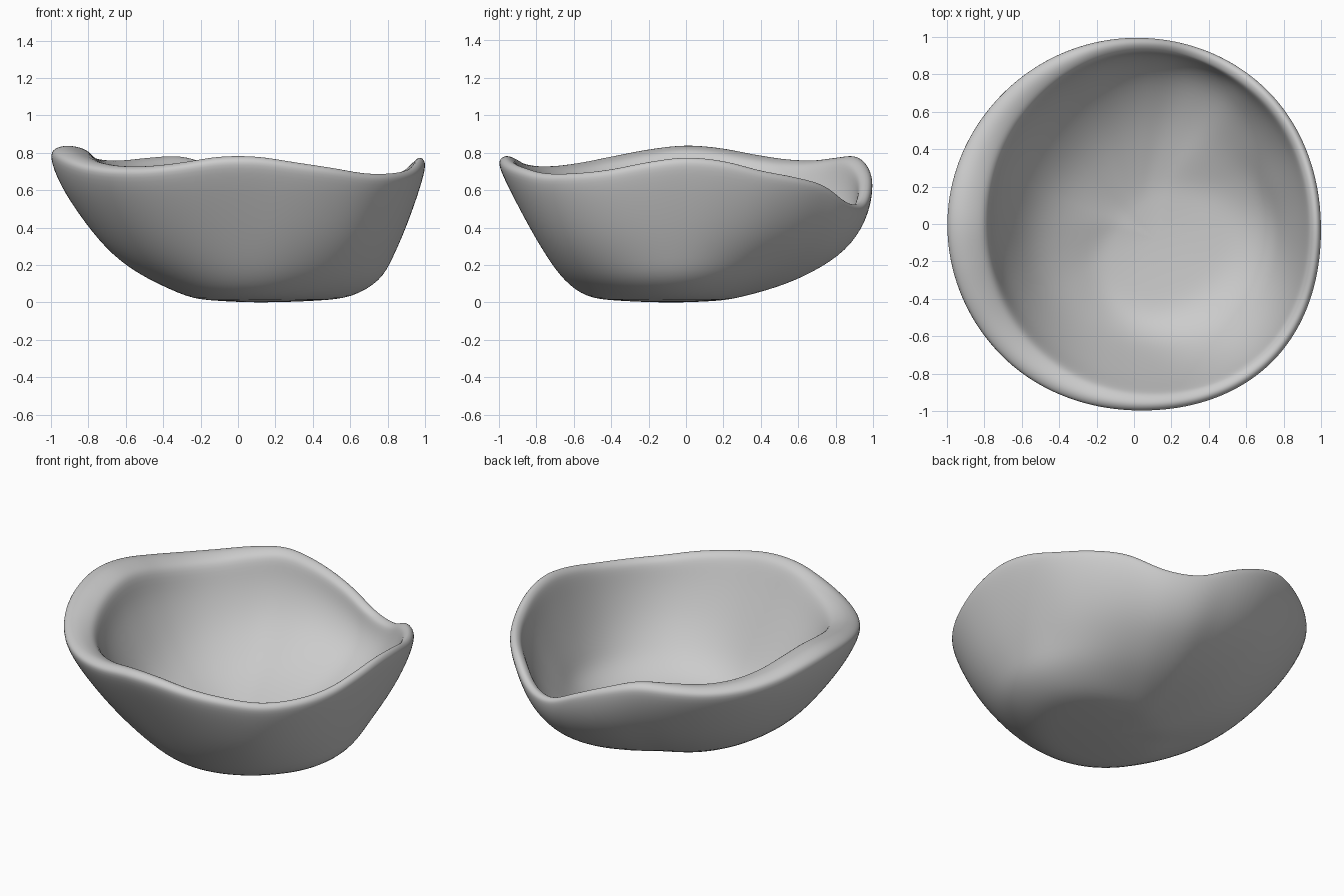
import bpy, bmesh, math

if "Cube" in bpy.data.objects:
    bpy.data.objects.remove(bpy.data.objects["Cube"])

N = 96  # columns around the bowl
CX, CY = .12, -.08  # middle of the base

# rim height every 12 degrees, counter-clockwise from +x (dip at back right)
RIM = [.78, .76, .71, .675, .63, .54, .535, .63, .72, .785, .78, .765, .77, .795, .83,
       .845, .825, .79, .755, .735, .735, .755, .785, .785, .755, .725, .695, .695, .715, .755]
# outline radius and lip thickness every 45 degrees
OUTLINE = [1.005, 1.015, 1, 1, 1.01, 1.01, 1.005, 1.05]
LIP = [.08, .08, .09, .19, .25, .20, .12, .09]
# outer wall: height fraction -> radius fraction every 45 degrees
LEVELS = [.03, .15, .3, .5, .75, .93]
WALL = [
    [.60, .36, .20, .20, .23, .36, .52, .55],
    [.76, .58, .49, .46, .49, .53, .64, .69],
    [.82, .73, .70, .64, .67, .67, .725, .785],
    [.89, .87, .885, .81, .81, .80, .82, .88],
    [.96, .965, .98, .94, .95, .93, .93, .96],
    [1, 1, 1, 1, 1, 1, 1, 1],
]


def around(table, a):
    """Smooth periodic interpolation of a table at angle a."""
    n = len(table)
    f = a / math.tau * n
    i = math.floor(f)
    t = f - i
    p0, p1, p2, p3 = (table[(i + k) % n] for k in (-1, 0, 1, 2))
    return p1 + .5 * t * (p2 - p0 + t * (2*p0 - 5*p1 + 4*p2 - p3 + t * (3*(p1 - p2) + p3 - p0)))


def toward_middle(p, z0, k):
    """Point on the base or floor between its middle (k=0) and the foot p (k=1)."""
    return CX + (p[0] - CX) * k, CY + (p[1] - CY) * k, z0 + (p[2] - z0) * k * k


def section(a):
    """Points from under the base, up and over the lip, down to the floor."""
    h, R, w = around(RIM, a), around(OUTLINE, a), around(LIP, a)
    outer = [(R * around(row, a), h * lv) for row, lv in zip(WALL, LEVELS)]
    lip = [(R - w * .1, h * .975), (R - w * .38, h), (R - w * .75, h * .975)]
    inner = [(r - w * (.3 + .7 * lv), z + .06 * (1 - lv)) for (r, z), lv in zip(outer, LEVELS)]
    ring = [(r * math.cos(a), r * math.sin(a), z) for r, z in outer + lip + inner[::-1]]
    base = [toward_middle(ring[0], 0, k) for k in (.3, .65)]
    floor = [toward_middle(ring[-1], .06, k) for k in (.65, .3)]
    return base + ring + floor


# bowl shell
bm = bmesh.new()
cols = [[bm.verts.new(p) for p in section(math.tau * j / N)] for j in range(N)]
under = bm.verts.new((CX, CY, 0))
inside = bm.verts.new((CX, CY, .06))
for j in range(N):
    c, d = cols[j], cols[(j + 1) % N]
    for k in range(len(c) - 1):
        bm.faces.new((c[k], d[k], d[k + 1], c[k + 1]))
    bm.faces.new((under, d[0], c[0]))
    bm.faces.new((inside, c[-1], d[-1]))
bmesh.ops.recalc_face_normals(bm, faces=bm.faces)
mesh = bpy.data.meshes.new("bowl")
bm.to_mesh(mesh)
bm.free()
bowl = bpy.data.objects.new("bowl", mesh)
bpy.context.collection.objects.link(bowl)
mesh.shade_smooth()
smooth = bowl.modifiers.new("smooth", "SUBSURF")
smooth.levels = smooth.render_levels = 2
